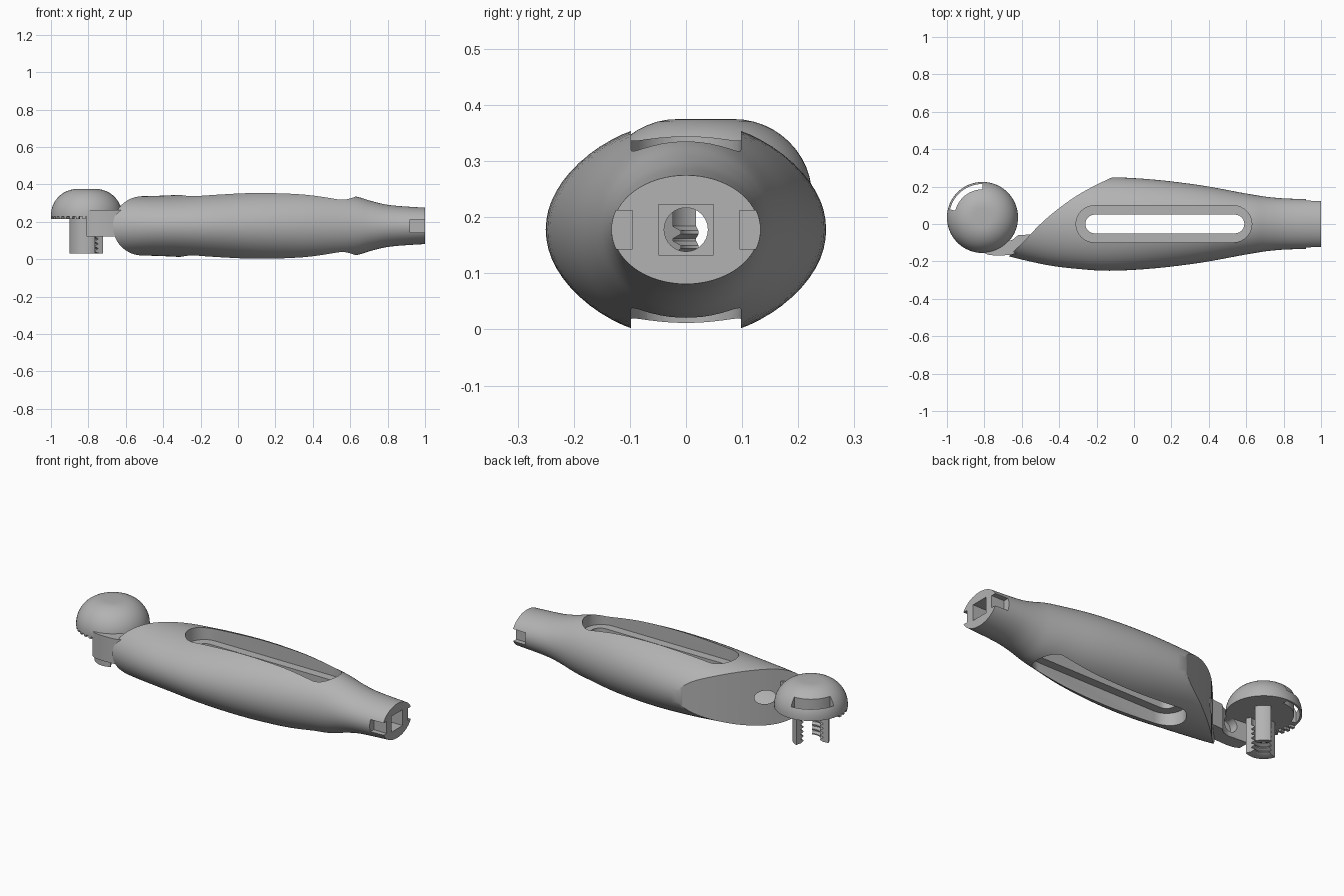
import bpy, bmesh
from math import sin, cos, pi, radians
from mathutils import Vector

cube = bpy.data.objects.get("Cube")
if cube:
    bpy.data.objects.remove(cube, do_unlink=True)

grey = bpy.data.materials.new("plain_grey")
grey.use_nodes = True
grey.diffuse_color = (0.45, 0.45, 0.45, 1)
grey.node_tree.nodes["Principled BSDF"].inputs["Base Color"].default_value = grey.diffuse_color

MID_Z = 0.178
HEAD_X, HEAD_Y = -0.81, 0.035


def loft(name, rings):
    """Skin closed rings in order and cap both ends."""
    bm = bmesh.new()
    rows = [[bm.verts.new(p) for p in ring] for ring in rings]
    n = len(rows[0])
    for a, b in zip(rows, rows[1:]):
        for i in range(n):
            j = (i + 1) % n
            bm.faces.new((a[i], a[j], b[j], b[i]))
    bm.faces.new(rows[0])
    bm.faces.new(rows[-1])
    bmesh.ops.recalc_face_normals(bm, faces=bm.faces)
    mesh = bpy.data.meshes.new(name)
    bm.to_mesh(mesh)
    bm.free()
    mesh.materials.append(grey)
    obj = bpy.data.objects.new(name, mesh)
    bpy.context.collection.objects.link(obj)
    return obj


def prism(name, outline, z0, z1):
    return loft(name, [[(x, y, z) for x, y in outline] for z in (z0, z1)])


def box(name, x0, x1, y0, y1, z0, z1):
    return prism(name, [(x0, y0), (x1, y0), (x1, y1), (x0, y1)], z0, z1)


def stadium(x0, x1, r, n=16):
    """Slot outline with round ends."""
    right = [(x1 - r + r * sin(pi * i / n), -r * cos(pi * i / n)) for i in range(n + 1)]
    left = [(x0 + r - r * sin(pi * i / n), r * cos(pi * i / n)) for i in range(n + 1)]
    return right + left


def rod(name, start, end, r):
    """Round bar between two points."""
    start, end = Vector(start), Vector(end)
    turn = (end - start).to_track_quat("Z", "Y")
    circle = [turn @ Vector((r * cos(pi * i / 16), r * sin(pi * i / 16), 0)) for i in range(32)]
    return loft(name, [[p + c for c in circle] for p in (start, end)])


def activate(obj):
    bpy.ops.object.select_all(action="DESELECT")
    obj.select_set(True)
    bpy.context.view_layer.objects.active = obj


def cut(obj, cutters):
    for cutter in cutters:
        activate(obj)
        mod = obj.modifiers.new("cut", "BOOLEAN")
        mod.operation = "DIFFERENCE"
        mod.solver = "EXACT"
        mod.object = cutter
        bpy.ops.object.modifier_apply(modifier=mod.name)
        bpy.data.objects.remove(cutter, do_unlink=True)


def smooth(obj, angle=30):
    activate(obj)
    bpy.ops.object.shade_smooth_by_angle(angle=radians(angle))


def spline(points, steps=4):
    """Smooth curve through the given stations."""
    pts = [Vector(p) for p in points]
    pts = [pts[0]] + pts + [pts[-1]]
    out = []
    for p0, p1, p2, p3 in zip(pts, pts[1:], pts[2:], pts[3:]):
        for s in range(steps):
            t = s / steps
            out.append(p1 + (p2 - p0) * (t / 2)
                       + (2 * p0 - 5 * p1 + 4 * p2 - p3) * (t * t / 2)
                       + (3 * p1 - p0 - 3 * p2 + p3) * (t ** 3 / 2))
    return out + [pts[-1]]


# Handle: oval sections (x, half width, half height)
stations = spline([
    (-0.74, 0.155, 0.145), (-0.6, 0.19, 0.157), (-0.45, 0.222, 0.16),
    (-0.3, 0.24, 0.167), (-0.13, 0.25, 0.18), (0.1, 0.238, 0.193),
    (0.35, 0.208, 0.19), (0.55, 0.172, 0.169), (0.64, 0.156, 0.155),
    (0.72, 0.144, 0.131), (0.82, 0.136, 0.11), (1, 0.131, 0.097)])
SIDES = 64
handle = loft("handle", [
    [(s.x, s.y * cos(2 * pi * i / SIDES), MID_Z + s.z * sin(2 * pi * i / SIDES))
     for i in range(SIDES)] for s in stations])

# Slanted, gently curved cut at the head end
slant = [(p.x, p.y) for p in spline([
    (-0.72, -0.23, 0), (-0.66, -0.165, 0), (-0.6, -0.105, 0), (-0.5, 0, 0),
    (-0.4, 0.085, 0), (-0.3, 0.155, 0), (-0.2, 0.21, 0), (-0.1, 0.257, 0)])]
slant += [(-0.1, 0.4), (-1, 0.4), (-1, -0.23)]

# Stepped through slot, bore, square socket and side notches
recess, slot = stadium(-0.31, 0.63, 0.098), stadium(-0.26, 0.59, 0.05)
cut(handle, [
    prism("slant_cutter", slant, -0.3, 0.6),
    prism("upper_recess_cutter", recess, 0.27, 0.6),
    prism("lower_recess_cutter", recess, -0.3, 0.086),
    prism("slot_cutter", slot, -0.3, 0.6),
    rod("bore_cutter", (-0.9, 0, MID_Z), (0.95, 0, MID_Z), 0.039),
    box("socket_cutter", 0.85, 1.1, -0.049, 0.049, 0.133, 0.223),
    box("left_notch_cutter", 0.92, 1.1, 0.095, 0.2, 0.143, 0.212),
    box("right_notch_cutter", 0.92, 1.1, -0.2, -0.095, 0.143, 0.212)])
smooth(handle)


def around(r, degrees, z):
    a = radians(degrees)
    return (HEAD_X + r * cos(a), HEAD_Y + r * sin(a), z)


# Domed head with a curved slot near the rim
profile = [(0.19, 0.228)] + [
    (0.05 + 0.14 * cos(t * pi / 24), 0.236 + 0.139 * sin(t * pi / 24)) for t in range(13)]
head = loft("domed_head", [
    [around(r, 360 * i / SIDES, z) for i in range(SIDES)] for r, z in profile])
arc = [90 + 4 * i for i in range(20)]
curved_slot = [around(0.15, a, 0)[:2] for a in arc]
curved_slot += [around(0.179, a, 0)[:2] for a in reversed(arc)]
cut(head, [prism("curved_slot_cutter", curved_slot, 0, 0.6)])
smooth(head)

# Small teeth beneath the rim
for k in range(10):
    a = 178 + 11 * k
    tooth = [around(r, a + d, 0)[:2] for r, d in ((0.16, -2.5), (0.189, -2.5), (0.189, 2.5), (0.16, 2.5))]
    prism("rim_tooth", tooth, 0.216, 0.232)

# Two jaws under the head, threaded on the inside
jaw_profile = [(0.095, 0.235), (0.095, 0.03)]
for k in range(6):
    z = 0.032 + 0.026 * k
    jaw_profile += [(0.066, z), (0.05, z + 0.008), (0.05, z + 0.014), (0.066, z + 0.022)]
jaw_profile.append((0.066, 0.235))
for name, start, end in (("front_jaw", 195, 298), ("rear_jaw", 22, 72)):
    jaw = loft(name, [
        [around(r, start + (end - start) * i / 16, z) for r, z in jaw_profile]
        for i in range(17)])
    smooth(jaw)

# Neck joining head and handle, with a pin hole
neck = prism("neck", [
    (-0.81, -0.15), (-0.78, -0.164), (-0.74, -0.169), (-0.66, -0.166), (-0.52, -0.12),
    (-0.54, -0.055), (-0.62, -0.06), (-0.65, -0.085), (-0.69, -0.095), (-0.81, -0.085)],
    0.12, 0.262)
cut(neck, [rod("pin_hole_cutter", (-0.7, 0, 0.19), (-0.7, -0.14, 0.19), 0.042)])
smooth(neck)
